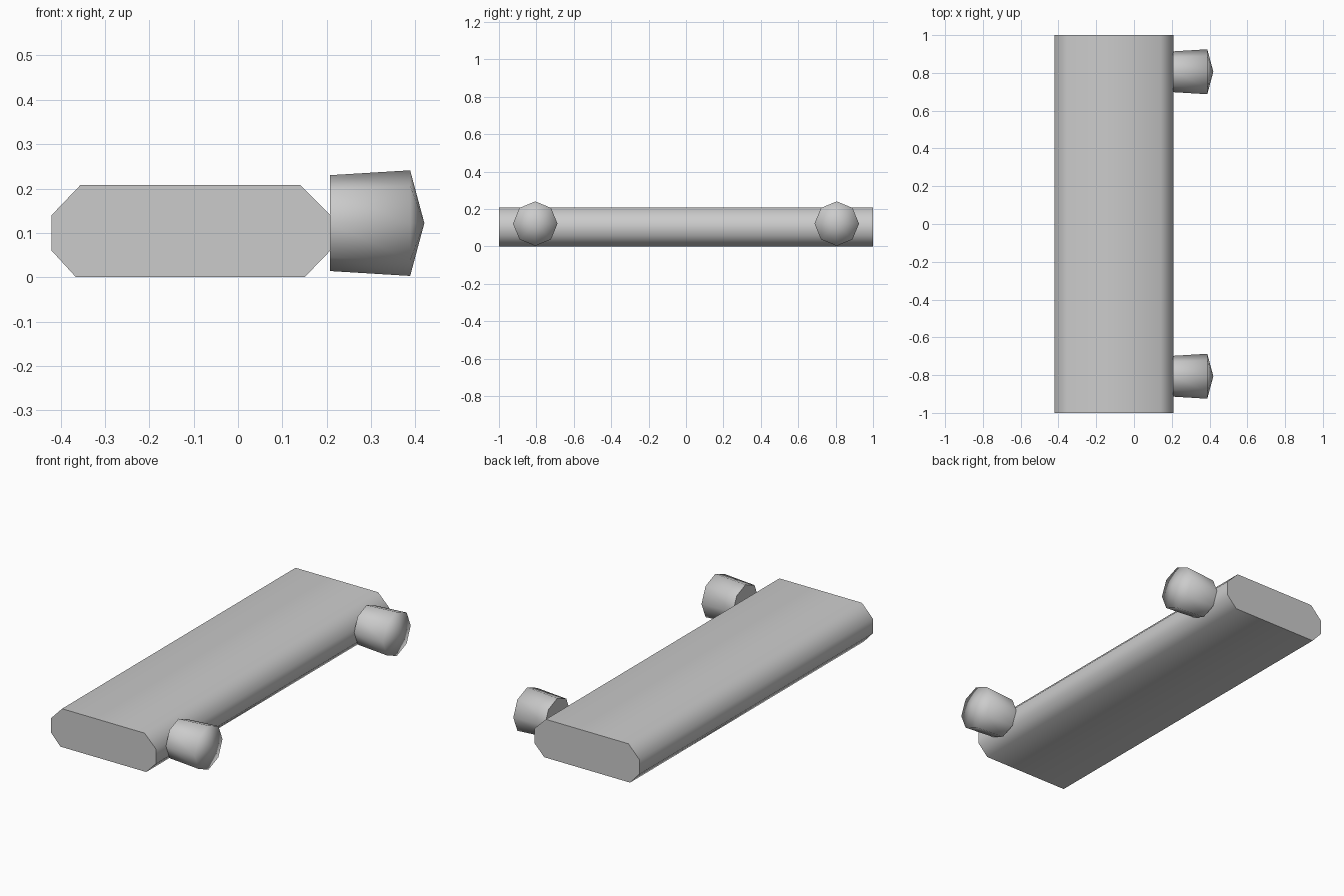
import bpy
import bmesh
from math import cos, sin, pi, radians

cube = bpy.data.objects.get("Cube")
if cube:
    bpy.data.objects.remove(cube, do_unlink=True)

# One plain grey for everything
grey = bpy.data.materials.new("plain_grey")
grey.use_nodes = True
colour = (0.6, 0.6, 0.6, 1)
grey.diffuse_color = colour
grey.node_tree.nodes["Principled BSDF"].inputs["Base Color"].default_value = colour


def finish(bm, name, angle):
    """Turn a bmesh into a smooth-shaded object, sharp above the angle."""
    bmesh.ops.recalc_face_normals(bm, faces=bm.faces)
    mesh = bpy.data.meshes.new(name)
    bm.to_mesh(mesh)
    bm.free()
    mesh.materials.append(grey)
    obj = bpy.data.objects.new(name, mesh)
    bpy.context.collection.objects.link(obj)
    bpy.ops.object.select_all(action="DESELECT")
    obj.select_set(True)
    bpy.context.view_layer.objects.active = obj
    bpy.ops.object.shade_smooth_by_angle(angle=radians(angle))
    return obj


def bridge(bm, a, b):
    """Join two equal vertex rings with quads."""
    for i in range(len(a)):
        j = (i + 1) % len(a)
        bm.faces.new((a[i], a[j], b[j], b[i]))


# Long board: chamfered profile running front to back
profile = [(-0.42, 0.06), (-0.365, 0), (0.15, 0), (0.208, 0.06),
           (0.208, 0.14), (0.14, 0.208), (-0.355, 0.208), (-0.42, 0.14)]
bm = bmesh.new()
front, back = [[bm.verts.new((x, y, z)) for x, z in profile] for y in (-1, 1)]
bridge(bm, front, back)
bm.faces.new(front)
bm.faces.new(back)
finish(bm, "board", 60)


# Knobs: eight-sided, slightly flared, with a shallow pointed end
def knob(name, y):
    bm = bmesh.new()
    base, rim = [
        [bm.verts.new((x, y + r * cos(i * pi / 4), 0.122 + r * sin(i * pi / 4)))
         for i in range(8)]
        for x, r in ((0.207, 0.108), (0.388, 0.119))]
    bridge(bm, base, rim)
    bm.faces.new(base)
    tip = bm.verts.new((0.42, y, 0.122))
    for i in range(8):
        bm.faces.new((rim[i], rim[(i + 1) % 8], tip))
    finish(bm, name, 85)


knob("front_knob", -0.806)
knob("back_knob", 0.806)
